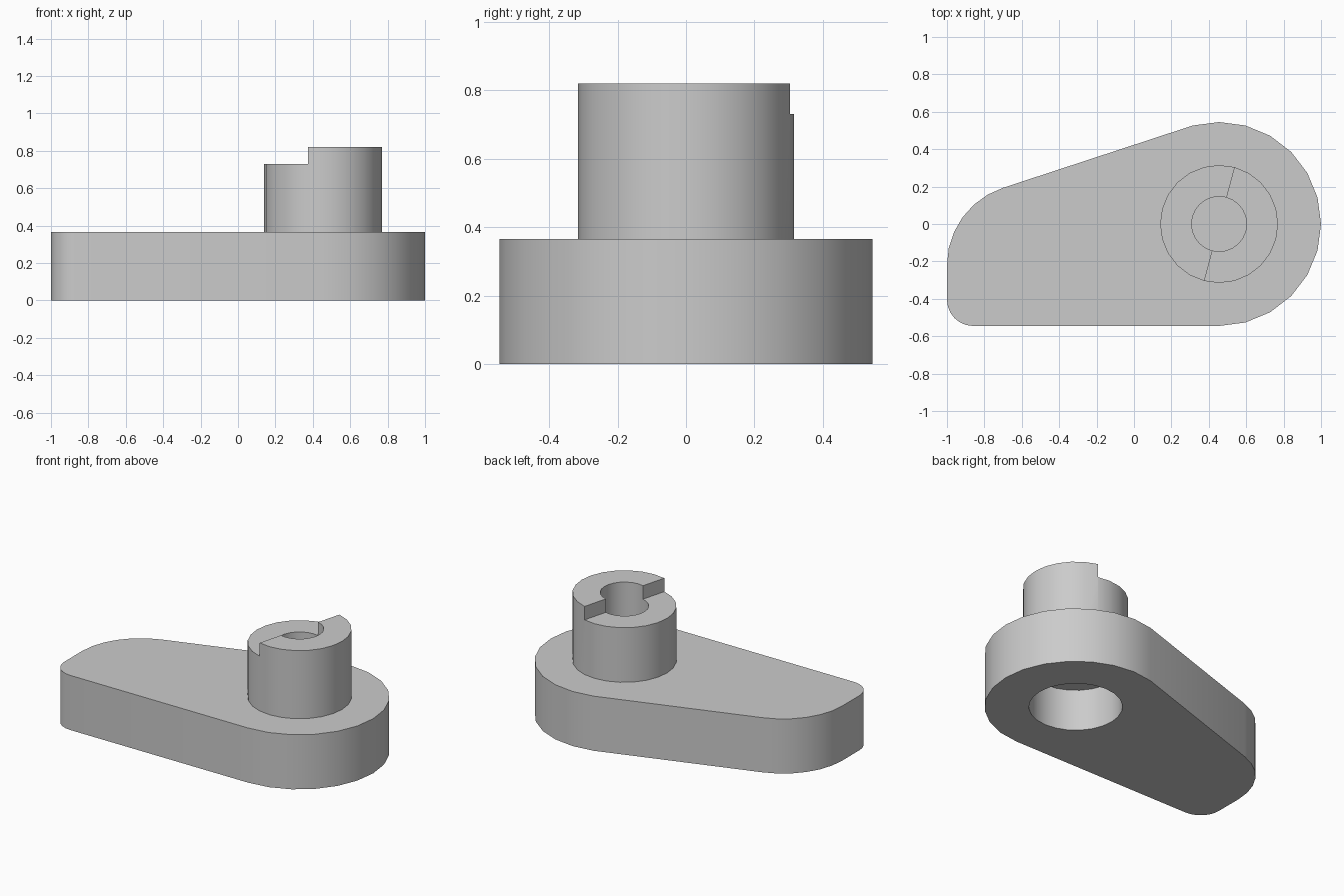
import bpy
import bmesh
from math import cos, sin, radians
from mathutils import Vector

if "Cube" in bpy.data.objects:
    bpy.data.objects.remove(bpy.data.objects["Cube"])

HUB = (0.455, 0)
HUB_R, BOSS_R, BORE_R, RECESS_R = 0.545, 0.315, 0.147, 0.28
PLATE_TOP, STEP_Z, BOSS_TOP = 0.365, 0.73, 0.82
RECESS_TOP = 0.275
STEP_ANGLE = 75

grey = bpy.data.materials.new("plain_grey")
grey.use_nodes = True
COLOUR = (0.6, 0.6, 0.6, 1)
grey.diffuse_color = COLOUR
grey.node_tree.nodes["Principled BSDF"].inputs["Base Color"].default_value = COLOUR


def arc(centre, radius, start, end, steps):
    angles = [radians(start + (end - start) * i / steps) for i in range(steps + 1)]
    return [(centre[0] + radius * cos(a), centre[1] + radius * sin(a)) for a in angles]


def prism(name, outline, bottom, top):
    """Extrude a counter-clockwise outline between two heights."""
    bm = bmesh.new()
    base = bm.faces.new([bm.verts.new((x, y, bottom)) for x, y in outline])
    moved = bmesh.ops.extrude_face_region(bm, geom=[base], use_keep_orig=True)["geom"]
    verts = [v for v in moved if isinstance(v, bmesh.types.BMVert)]
    bmesh.ops.translate(bm, verts=verts, vec=(0, 0, top - bottom))
    bmesh.ops.recalc_face_normals(bm, faces=bm.faces)
    mesh = bpy.data.meshes.new(name)
    bm.to_mesh(mesh)
    bm.free()
    mesh.materials.append(grey)
    obj = bpy.data.objects.new(name, mesh)
    bpy.context.collection.objects.link(obj)
    return obj


def cylinder(name, radius, bottom, top):
    return prism(name, arc(HUB, radius, 0, 345, 23), bottom, top)


def combine(target, tool, operation):
    mod = target.modifiers.new(tool.name, "BOOLEAN")
    mod.operation, mod.solver, mod.object = operation, "EXACT", tool
    bpy.context.view_layer.objects.active = target
    bpy.ops.object.modifier_apply(modifier=mod.name)
    bpy.data.objects.remove(tool)


# Tapered lever plate: hub end, broad shoulder, small corner
outline = (arc(HUB, HUB_R, -90, 105, 13)
           + arc((-0.565, -0.22), 0.435, 108, 180, 6)
           + arc((-0.86, -0.405), 0.14, 180, 270, 6))
lever = prism("lever_body", outline, 0, PLATE_TOP)

# Raised boss with a blind bore, and a wide recess underneath
combine(lever, cylinder("boss", BOSS_R, PLATE_TOP - 0.05, BOSS_TOP), "UNION")
combine(lever, cylinder("bore", BORE_R, PLATE_TOP, 1), "DIFFERENCE")
combine(lever, cylinder("recess", RECESS_R, -0.1, RECESS_TOP), "DIFFERENCE")

# Lowered half of the boss top
along = Vector((cos(radians(STEP_ANGLE)), sin(radians(STEP_ANGLE)))) * 0.5
side = Vector((-along.y, along.x))
hub = Vector(HUB)
step = [hub - along, hub + along, hub + along + side, hub - along + side]
combine(lever, prism("step", step, STEP_Z, 1), "DIFFERENCE")

bpy.ops.object.select_all(action="DESELECT")
lever.select_set(True)
bpy.context.view_layer.objects.active = lever
bpy.ops.object.shade_smooth_by_angle(angle=radians(30))
